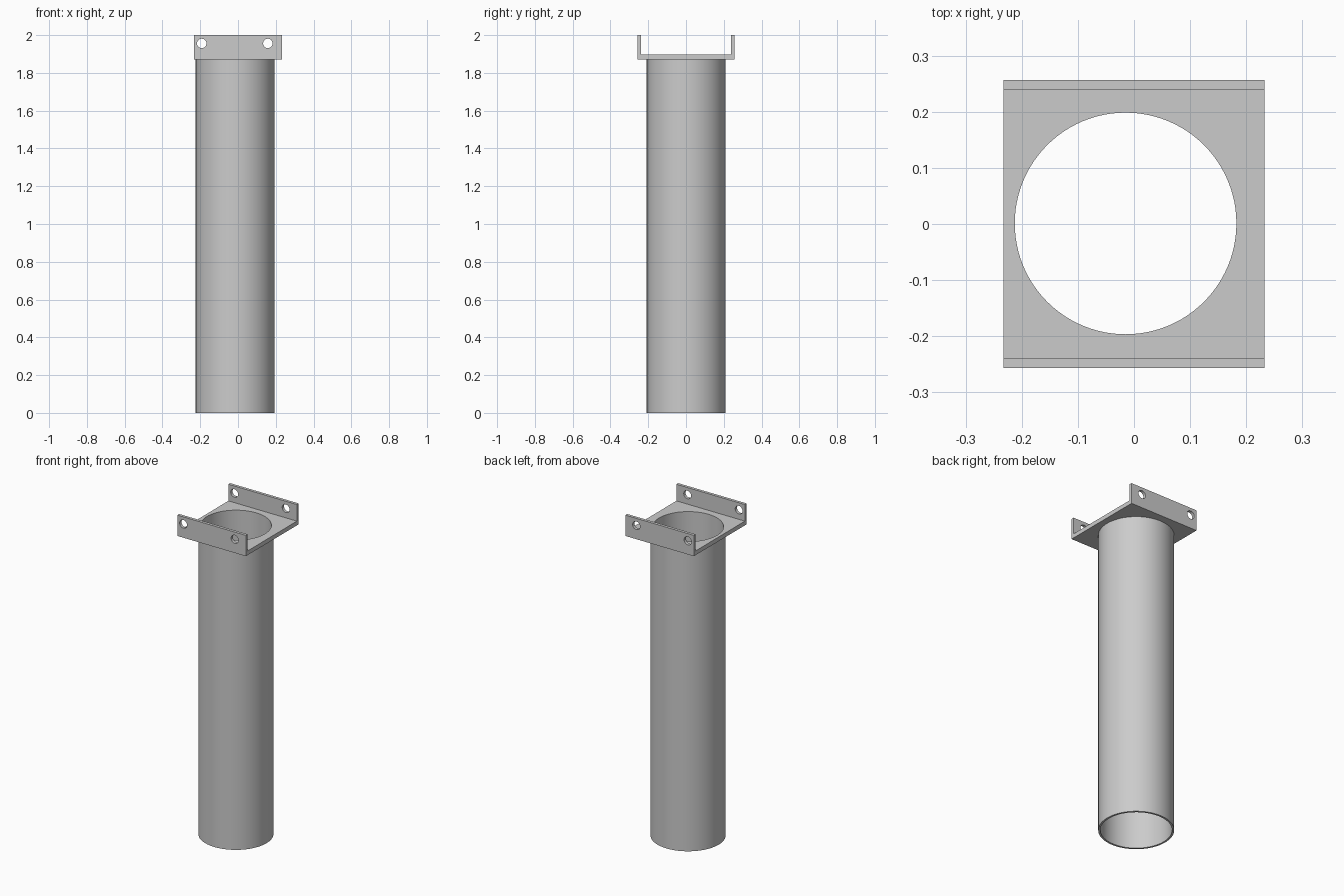
import bpy, bmesh
from math import radians
from mathutils import Matrix, Vector

cube = bpy.data.objects.get("Cube")
if cube:
    bpy.data.objects.remove(cube, do_unlink=True)

# Single grey finish
grey = bpy.data.materials.new("plain_grey")
grey.use_nodes = True
colour = (0.6, 0.6, 0.6, 1)
grey.diffuse_color = colour
grey.node_tree.nodes["Principled BSDF"].inputs["Base Color"].default_value = colour

AXIS_X, AXIS_Y = -0.015, 0.001      # tube centre line
BORE, OUTER = 0.1975, 0.209         # tube radii
HALF_W, HALF_D = 0.233, 0.257       # bracket half sizes
PLATE_LOW, PLATE_TOP = 1.872, 1.898
FLANGE = 0.018


def add_object(name, bm):
    bmesh.ops.recalc_face_normals(bm, faces=bm.faces)
    mesh = bpy.data.meshes.new(name)
    bm.to_mesh(mesh)
    bm.free()
    mesh.materials.append(grey)
    obj = bpy.data.objects.new(name, mesh)
    bpy.context.collection.objects.link(obj)
    return obj


def smooth(obj):
    bpy.ops.object.select_all(action="DESELECT")
    obj.select_set(True)
    bpy.context.view_layer.objects.active = obj
    bpy.ops.object.shade_smooth_by_angle(angle=radians(30))


# Tube: wall section spun about its centre line
bm = bmesh.new()
section = [(BORE, 0), (OUTER, 0), (OUTER, PLATE_LOW), (BORE, PLATE_LOW)]
verts = [bm.verts.new((AXIS_X + r, AXIS_Y, z)) for r, z in section]
loop = [bm.edges.new((verts[i], verts[(i + 1) % 4])) for i in range(4)]
bmesh.ops.spin(bm, geom=verts + loop, cent=(AXIS_X, AXIS_Y, 0), axis=(0, 0, 1),
               angle=radians(360), steps=96, use_merge=True)
bmesh.ops.remove_doubles(bm, verts=bm.verts, dist=0.0001)
smooth(add_object("tube", bm))

# Bracket: channel section extruded sideways
bm = bmesh.new()
inner = HALF_D - FLANGE
channel = [(-HALF_D, PLATE_LOW), (HALF_D, PLATE_LOW), (HALF_D, 2), (inner, 2),
           (inner, PLATE_TOP), (-inner, PLATE_TOP), (-inner, 2), (-HALF_D, 2)]
face = bm.faces.new([bm.verts.new((-HALF_W, y, z)) for y, z in channel])
side = bmesh.ops.extrude_face_region(bm, geom=[face])
bmesh.ops.translate(bm, vec=Vector((2 * HALF_W, 0, 0)),
                    verts=[v for v in side["geom"] if isinstance(v, bmesh.types.BMVert)])
bracket = add_object("bracket", bm)

# Cutter: tube bore and the bolt holes through both flanges
bm = bmesh.new()
bmesh.ops.create_cone(bm, cap_ends=True, segments=96, radius1=BORE, radius2=BORE, depth=0.08,
                      matrix=Matrix.Translation((AXIS_X, AXIS_Y, PLATE_LOW)))
for x in (-0.192, 0.158):
    bmesh.ops.create_cone(bm, cap_ends=True, segments=32, radius1=0.025, radius2=0.025, depth=0.8,
                          matrix=Matrix.Translation((x, 0, 1.956)) @ Matrix.Rotation(radians(90), 4, "X"))
cutter = add_object("hole_cutter", bm)

# Cut the holes, then drop the cutter
cut = bracket.modifiers.new("holes", "BOOLEAN")
cut.operation = "DIFFERENCE"
cut.solver = "EXACT"
cut.object = cutter
bpy.context.view_layer.objects.active = bracket
bpy.ops.object.modifier_apply(modifier=cut.name)
bpy.data.objects.remove(cutter, do_unlink=True)
smooth(bracket)
